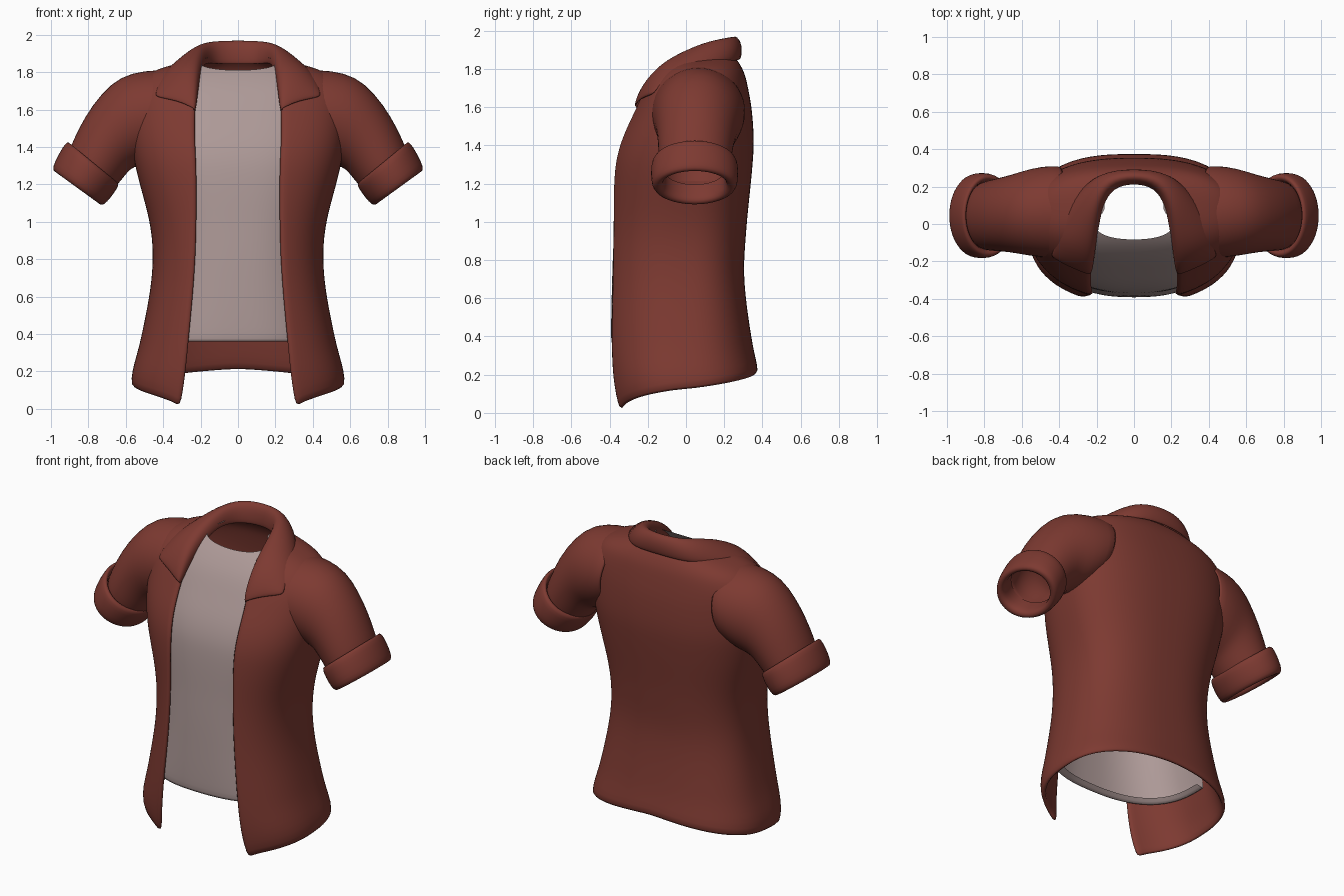
import bpy, bmesh, math
from mathutils import Vector

if "Cube" in bpy.data.objects:
    bpy.data.objects.remove(bpy.data.objects["Cube"])


def material(name, rgb):
    m = bpy.data.materials.new(name)
    m.diffuse_color = (*rgb, 1)
    m.use_nodes = True
    m.node_tree.nodes["Principled BSDF"].inputs["Base Color"].default_value = m.diffuse_color
    return m


RED = material("brick_red_cloth", (0.205, 0.042, 0.031))
WHITE = material("pale_grey_cloth", (0.42, 0.32, 0.31))


def grid(name, rows, mat, closed=False, mirror=False, thick=0.03, levels=1):
    """Skin a grid of points, then give it cloth thickness and soft edges."""
    bm = bmesh.new()
    vs = [[bm.verts.new(p) for p in row] for row in rows]
    n = len(rows[0])
    for a, b in zip(vs, vs[1:]):
        for i in range(n if closed else n - 1):
            j = (i + 1) % n
            bm.faces.new((a[i], a[j], b[j], b[i]))
    me = bpy.data.meshes.new(name)
    bm.to_mesh(me)
    bm.free()
    me.materials.append(mat)
    me.polygons.foreach_set("use_smooth", [True] * len(me.polygons))
    ob = bpy.data.objects.new(name, me)
    bpy.context.collection.objects.link(ob)
    if mirror:
        ob.modifiers.new("mirror", 'MIRROR')
    if thick:
        s = ob.modifiers.new("thickness", 'SOLIDIFY')
        s.thickness, s.offset = thick, -1
    sub = ob.modifiers.new("soften", 'SUBSURF')
    sub.levels = sub.render_levels = levels
    return ob


# Torso sections: height, half width, front y, back y, middle y, opening half width
BODY = [
    (0.00, 0.545, -0.395, 0.400, 0.00, 0.315),
    (0.15, 0.575, -0.415, 0.395, 0.00, 0.290),
    (0.35, 0.525, -0.430, 0.350, 0.00, 0.270),
    (0.70, 0.462, -0.425, 0.305, 0.00, 0.240),
    (0.95, 0.465, -0.415, 0.315, 0.00, 0.228),
    (1.28, 0.545, -0.395, 0.347, 0.00, 0.225),
    (1.42, 0.570, -0.360, 0.355, 0.01, 0.230),
    (1.58, 0.575, -0.285, 0.345, 0.02, 0.230),
    (1.70, 0.560, -0.220, 0.325, 0.04, 0.220),
    (1.78, 0.500, -0.155, 0.305, 0.06, 0.215),
    (1.82, 0.420, -0.110, 0.285, 0.07, 0.210),
    (1.85, 0.310, -0.070, 0.265, 0.08, 0.200),
    (1.88, 0.195, -0.020, 0.235, 0.09, 0.185),
]
P = 0.8


def section(z):
    """Smoothly interpolated section values at height z."""
    z = min(max(z, 0), 1.88)
    k = max(i for i in range(len(BODY) - 1) if BODY[i][0] <= z)
    a, b = BODY[k], BODY[k + 1]
    p, q = BODY[max(k - 1, 0)], BODY[min(k + 2, len(BODY) - 1)]
    h = b[0] - a[0]
    t = (z - a[0]) / h
    out = []
    for c in range(1, 6):
        m0 = (b[c] - p[c]) / (b[0] - p[0]) * h
        m1 = (q[c] - a[c]) / (q[0] - a[0]) * h
        out.append((2*t**3 - 3*t*t + 1) * a[c] + (t**3 - 2*t*t + t) * m0
                   + (3*t*t - 2*t**3) * b[c] + (t**3 - t*t) * m1)
    return out


def body_point(z, ang, inset=0.0):
    hw, yf, yb, yc, _ = section(z)
    s, c = math.sin(ang), math.cos(ang)
    x = (hw - inset) * math.copysign(abs(s) ** P, s)
    depth = (yc - yf if c > 0 else yb - yc) - inset
    return Vector((x, yc - depth * math.copysign(abs(c) ** P, c), z))


def opening(z):
    hw, o = section(z)[0], section(z)[4]
    return math.asin(min(o / hw, 0.95) ** (1 / P))


# Open shirt body with a hem that rises towards the back
ROWS, COLS = 32, 56
rows = []
for r in range(ROWS + 1):
    t = 1 - (1 - r / ROWS) ** 1.5
    row = []
    for i in range(COLS + 1):
        u = i / COLS
        f = 1 - abs(2 * u - 1)
        hem = 0.005 + 0.21 * f ** 0.65
        z = hem + (1.88 - hem) * t
        a0 = opening(z)
        row.append(body_point(z, a0 + u * 2 * (math.pi - a0)))
    rows.append(row)
grid("shirt_body", rows, RED)

# Undershirt front panel with a scooped neckline and a turned-in hem
rows = []
SPAN = math.radians(97)
for r in range(-2, 29):
    t = 1 - (1 - max(r, 0) / 28) ** 1.4
    row = []
    for i in range(33):
        a = SPAN * (i / 16 - 1)
        top = 1.81 + 0.07 * min(1, abs(math.sin(a)) ** 1.5)
        z = 0.365 + (top - 0.365) * t
        p = body_point(z, a, 0.038 + (0.04 if r == -2 else 0.008 if r == -1 else 0))
        p.z += 0.02 if r == -2 else -0.012 if r == -1 else 0
        row.append(p)
    rows.append(row)
grid("undershirt", rows, WHITE, thick=0)


def ring(top, bottom, yc, ry, scale=1.0, n=24):
    """Elliptical ring through a top and a bottom point (x, z)."""
    tx, tz = top
    bx, bz = bottom
    pts = []
    for i in range(n):
        a = 2 * math.pi * i / n
        c, s = math.cos(a) * scale / 2, -math.sin(a) * scale
        pts.append(((tx + bx) / 2 + c * (tx - bx), yc + s * ry, (tz + bz) / 2 + c * (tz - bz)))
    return pts


# Short sleeves
SLEEVE = [
    ((0.36, 1.815), (0.42, 1.36), 0.065, 0.250),
    ((0.50, 1.812), (0.50, 1.31), 0.065, 0.245),
    ((0.63, 1.780), (0.56, 1.29), 0.060, 0.225),
    ((0.73, 1.690), (0.59, 1.265), 0.055, 0.208),
    ((0.82, 1.565), (0.62, 1.225), 0.050, 0.197),
    ((0.88, 1.440), (0.655, 1.185), 0.045, 0.190),
    ((0.91, 1.370), (0.69, 1.150), 0.045, 0.180),
]
grid("sleeves", [ring(*s) for s in SLEEVE], RED, closed=True, mirror=True, thick=0.02)

# Rolled cuffs: (position along the cuff, relative size), ending inside the sleeve
CUFF = [(0.25, 0.80), (0.0, 0.86), (-0.03, 0.95), (0.05, 1.02), (0.4, 1.04), (0.8, 1.03),
        (1.0, 0.98), (1.04, 0.88), (0.98, 0.77), (0.75, 0.73), (0.3, 0.74)]


def mix(a, b, t):
    return a[0] + (b[0] - a[0]) * t, a[1] + (b[1] - a[1]) * t


rows = [ring(mix((0.915, 1.43), (0.995, 1.285), t), mix((0.635, 1.20), (0.72, 1.085), t),
             0.045, 0.222, s) for t, s in CUFF]
grid("cuffs", rows, RED, closed=True, mirror=True, thick=0)

# Folded collar: stations from back centre to front, each from neck stand to outer edge
COLLAR = [
    [(0, .215, 1.84), (0, .225, 1.95), (0, .27, 1.985), (0, .305, 1.93), (0, .295, 1.85)],
    [(.11, .19, 1.84), (.12, .20, 1.945), (.15, .24, 1.982), (.19, .28, 1.92), (.20, .275, 1.84)],
    [(.16, .10, 1.85), (.175, .10, 1.93), (.215, .12, 1.957), (.28, .15, 1.91), (.31, .17, 1.84)],
    [(.18, 0, 1.83), (.195, 0, 1.885), (.235, 0, 1.91), (.32, .01, 1.88), (.38, .04, 1.82)],
    [(.20, -.10, 1.76), (.205, -.12, 1.81), (.24, -.14, 1.835), (.34, -.12, 1.83), (.42, -.07, 1.785)],
    [(.215, -.20, 1.66), (.215, -.22, 1.70), (.24, -.24, 1.72), (.35, -.21, 1.72), (.45, -.17, 1.69)],
    [(.225, -.25, 1.58), (.225, -.27, 1.60), (.24, -.28, 1.61), (.33, -.245, 1.65), (.45, -.18, 1.67)],
]
grid("collar", [row[::-1] for row in COLLAR], RED, mirror=True, thick=0.02, levels=2)
